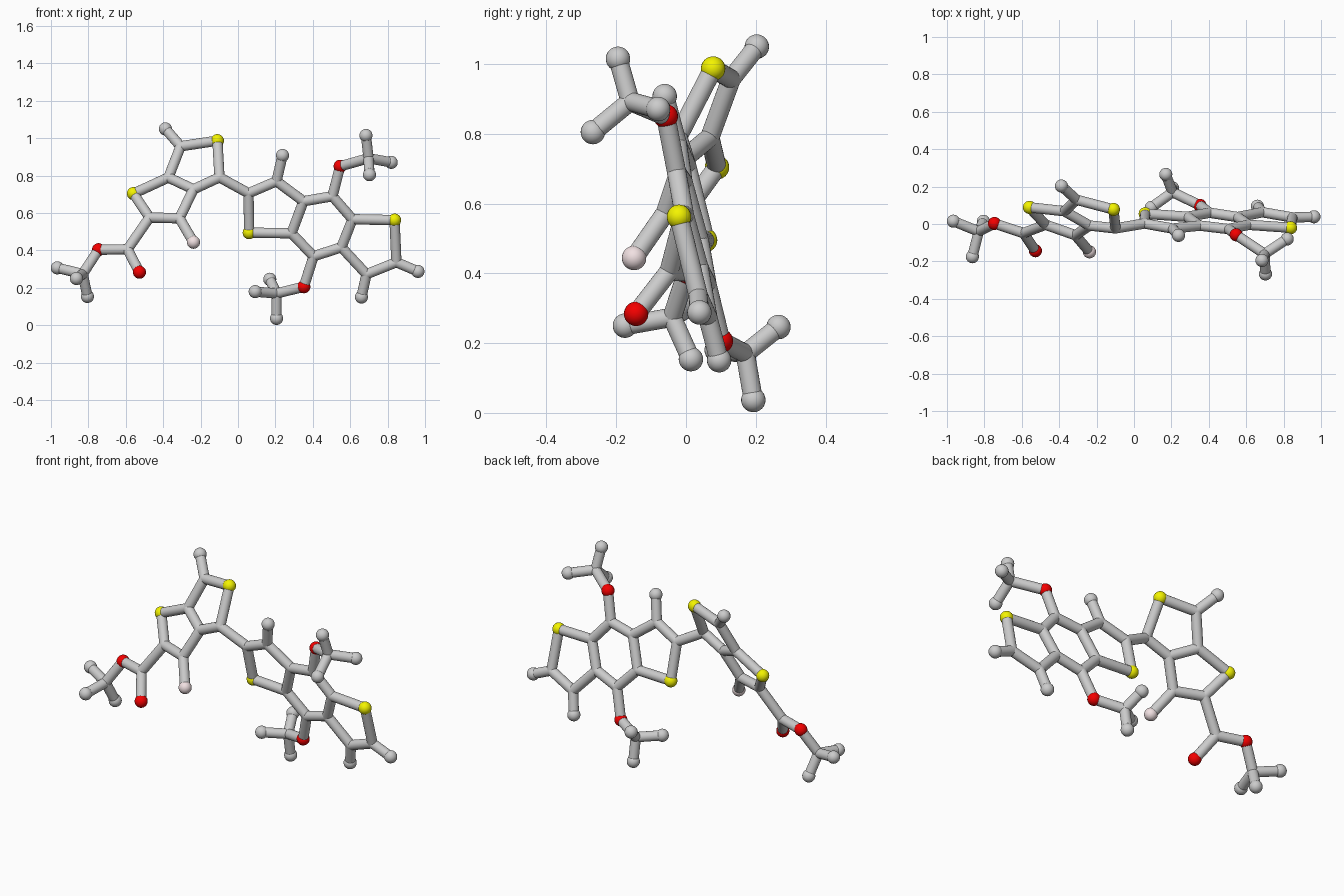
import bpy
from mathutils import Vector

if "Cube" in bpy.data.objects:
    bpy.data.objects.remove(bpy.data.objects["Cube"])

BALL, STICK = 0.035, 0.0275


def paint(name, rgb):
    m = bpy.data.materials.new(name)
    m.diffuse_color = (*rgb, 1)
    m.use_nodes = True
    m.node_tree.nodes["Principled BSDF"].inputs["Base Color"].default_value = m.diffuse_color
    return m


# atom kinds: ball colour (None = grey)
MATS = {"sulfur": paint("yellow", (0.9, 0.9, 0.0)),
        "oxygen": paint("red", (0.9, 0.0, 0.0)),
        "pink": paint("pale_pink", (0.88, 0.75, 0.76)),
        "tip": None, "joint": None}


# the two flat ring systems: depth y from the front position x, z
def left(x, z):
    return Vector((x, -0.45 - 0.338 * x + 0.497 * z, z))


def right(x, z):
    return Vector((x, 0.182 - 0.075 * x - 0.248 * z, z))


atoms = {
    # left fused rings
    "a1": ("sulfur", left(-.559, .704)), "a2": ("joint", left(-.473, .576)),
    "a3": ("joint", left(-.313, .572)), "a4": ("joint", left(-.238, .727)),
    "a5": ("joint", left(-.372, .79)), "a6": ("joint", left(-.307, .957)),
    "a7": ("sulfur", left(-.11, .987)), "a8": ("joint", left(-.099, .791)),
    "a9": ("tip", left(-.388, 1.05)), "a10": ("pink", left(-.238, .444)),
    # side branch on the left rings
    "b1": ("joint", left(-.591, .406)),
    "b2": ("oxygen", Vector((-.527, -.143, .284))),
    "b3": ("oxygen", left(-.746, .404)),
    "b4": ("joint", Vector((-.83, -.04, .274))),
    "b5": ("tip", Vector((-.966, .015, .307))),
    "b6": ("tip", Vector((-.864, -.175, .25))),
    "b7": ("tip", Vector((-.805, .014, .154))),
    # right fused rings
    "c1": ("joint", right(.056, .706)), "c2": ("sulfur", right(.06, .495)),
    "c3": ("joint", right(.206, .77)), "c4": ("tip", right(.238, .908)),
    "c5": ("joint", right(.35, .663)), "c6": ("joint", right(.286, .492)),
    "c7": ("joint", right(.404, .369)), "c8": ("joint", right(.553, .417)),
    "c9": ("joint", right(.612, .567)), "c10": ("joint", right(.505, .69)),
    "c11": ("sulfur", right(.837, .562)), "c12": ("joint", right(.847, .337)),
    "c13": ("tip", right(.962, .288)), "c14": ("joint", right(.687, .273)),
    "c15": ("tip", right(.66, .151)),
    # upper branch
    "d1": ("oxygen", Vector((.546, -.058, .85))),
    "d2": ("joint", Vector((.698, -.16, .893))),
    "d3": ("tip", Vector((.684, -.195, 1.015))),
    "d4": ("tip", Vector((.819, -.08, .871))),
    "d5": ("tip", Vector((.703, -.267, .805))),
    # lower branch
    "e1": ("oxygen", Vector((.352, .1, .206))),
    "e2": ("joint", Vector((.206, .17, .17))),
    "e3": ("tip", Vector((.17, .265, .246))),
    "e4": ("tip", Vector((.092, .088, .18))),
    "e5": ("tip", Vector((.206, .193, .037))),
}

# runs of bonded atoms
CHAINS = """a1 a2 a3 a4 a5 a1 | a4 a8 a7 a6 a5 | a6 a9 | a3 a10 | a8 c1
a2 b1 b3 b4 b5 | b1 b2 | b4 b6 | b4 b7
c1 c3 c5 c6 c2 c1 | c3 c4 | c5 c10 c9 c8 c7 c6 | c9 c11 c12 c14 c8
c12 c13 | c14 c15 | c10 d1 d2 d3 | d2 d4 | d2 d5
c7 e1 e2 e3 | e2 e4 | e2 e5""".replace("\n", " | ")


def ball(kind, pos):
    r = STICK if kind == "joint" else BALL
    bpy.ops.mesh.primitive_uv_sphere_add(segments=24, ring_count=16, radius=r, location=pos)
    o = bpy.context.object
    o.name = kind + "_ball"
    bpy.ops.object.shade_smooth()
    if MATS[kind]:
        o.data.materials.append(MATS[kind])


def stick(p, q):
    d = q - p
    bpy.ops.mesh.primitive_cylinder_add(vertices=24, radius=STICK, depth=d.length,
                                        location=(p + q) / 2,
                                        rotation=d.to_track_quat('Z', 'Y').to_euler())
    bpy.context.object.name = "bond_stick"
    bpy.ops.object.shade_smooth_by_angle()


# balls
for kind, pos in atoms.values():
    ball(kind, pos)

# sticks
for chain in CHAINS.split("|"):
    names = chain.split()
    for m, n in zip(names, names[1:]):
        stick(atoms[m][1], atoms[n][1])
